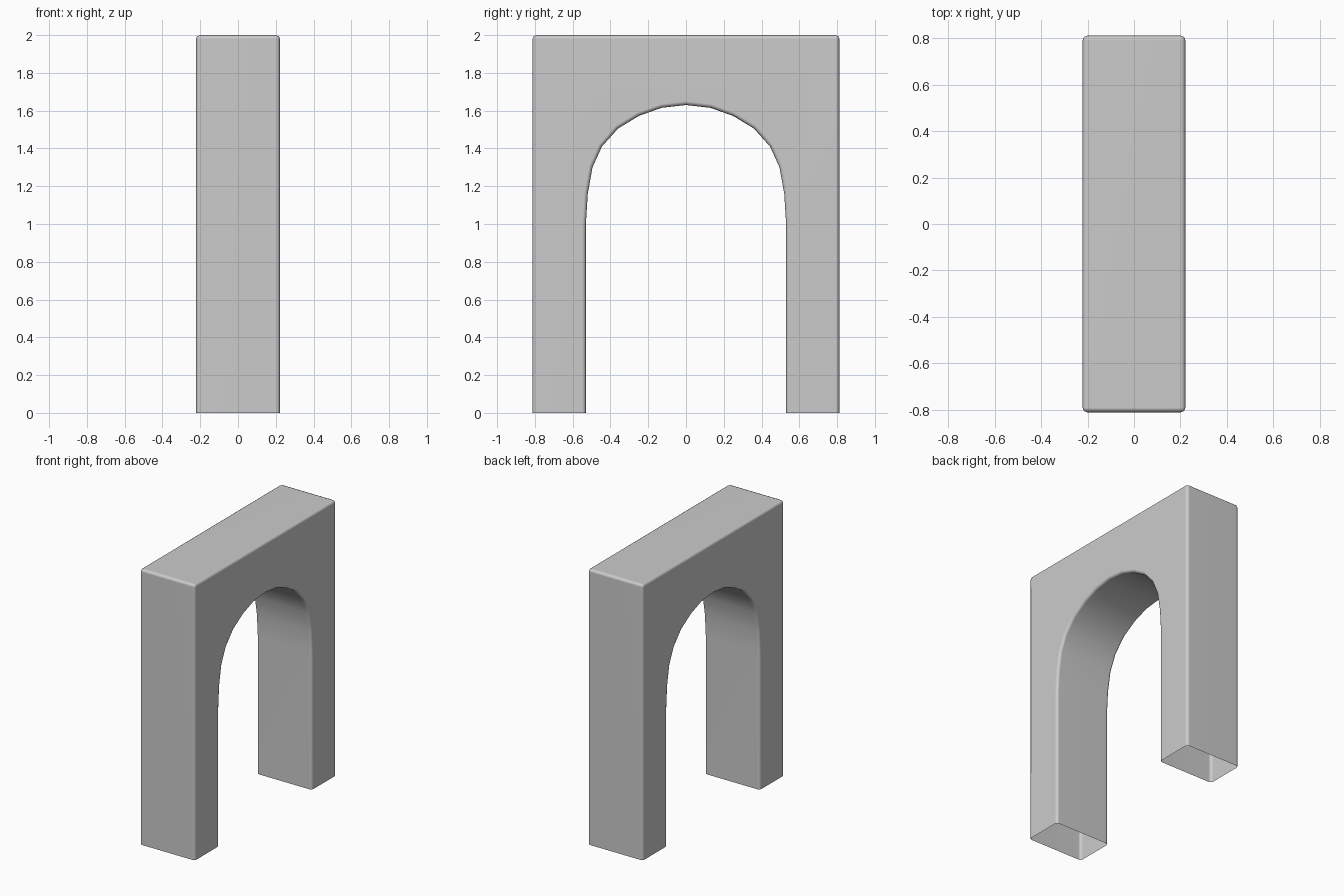
import bpy, bmesh, math

if "Cube" in bpy.data.objects:
    bpy.data.objects.remove(bpy.data.objects["Cube"])

HALF_X, HALF_Y, TOP = 0.222, 0.812, 2.0

# Arch opening: straight jamb, then a slightly squared curve up to the crown
half = [(0.53, 0.0), (0.53, 1.0), (0.52, 1.16), (0.495, 1.30), (0.445, 1.41),
        (0.36, 1.505), (0.25, 1.572), (0.13, 1.615)]
opening = half + [(0.0, 1.63)] + [(-y, z) for y, z in reversed(half)]

# Outer outline, closed around the opening
outline = opening + [(-HALF_Y, 0), (-HALF_Y, TOP), (HALF_Y, TOP), (HALF_Y, 0)]

bm = bmesh.new()
sides = [[bm.verts.new((x, y, z)) for y, z in outline] for x in (-HALF_X, HALF_X)]
for loop in sides:
    bm.faces.new(loop)

# Walls between the two sides; the feet stay open underneath
n = len(outline)
for i in range(n):
    j = (i + 1) % n
    if outline[i][1] == 0 and outline[j][1] == 0:
        continue
    bm.faces.new((sides[0][i], sides[0][j], sides[1][j], sides[1][i]))
bmesh.ops.recalc_face_normals(bm, faces=bm.faces[:])

# Softly rounded hard edges
hard = [e for e in bm.edges
        if len(e.link_faces) == 2 and e.calc_face_angle() > math.radians(60)]
bmesh.ops.bevel(bm, geom=hard, offset=0.02, segments=2, profile=0.5,
                affect='EDGES', clamp_overlap=True)

mesh = bpy.data.meshes.new("archway")
bm.to_mesh(mesh)
bm.free()
arch = bpy.data.objects.new("archway", mesh)
bpy.context.collection.objects.link(arch)

# Smooth shading with flat-looking large faces
for p in mesh.polygons:
    p.use_smooth = True
weighted = arch.modifiers.new("weighted_normals", 'WEIGHTED_NORMAL')
weighted.keep_sharp = True
